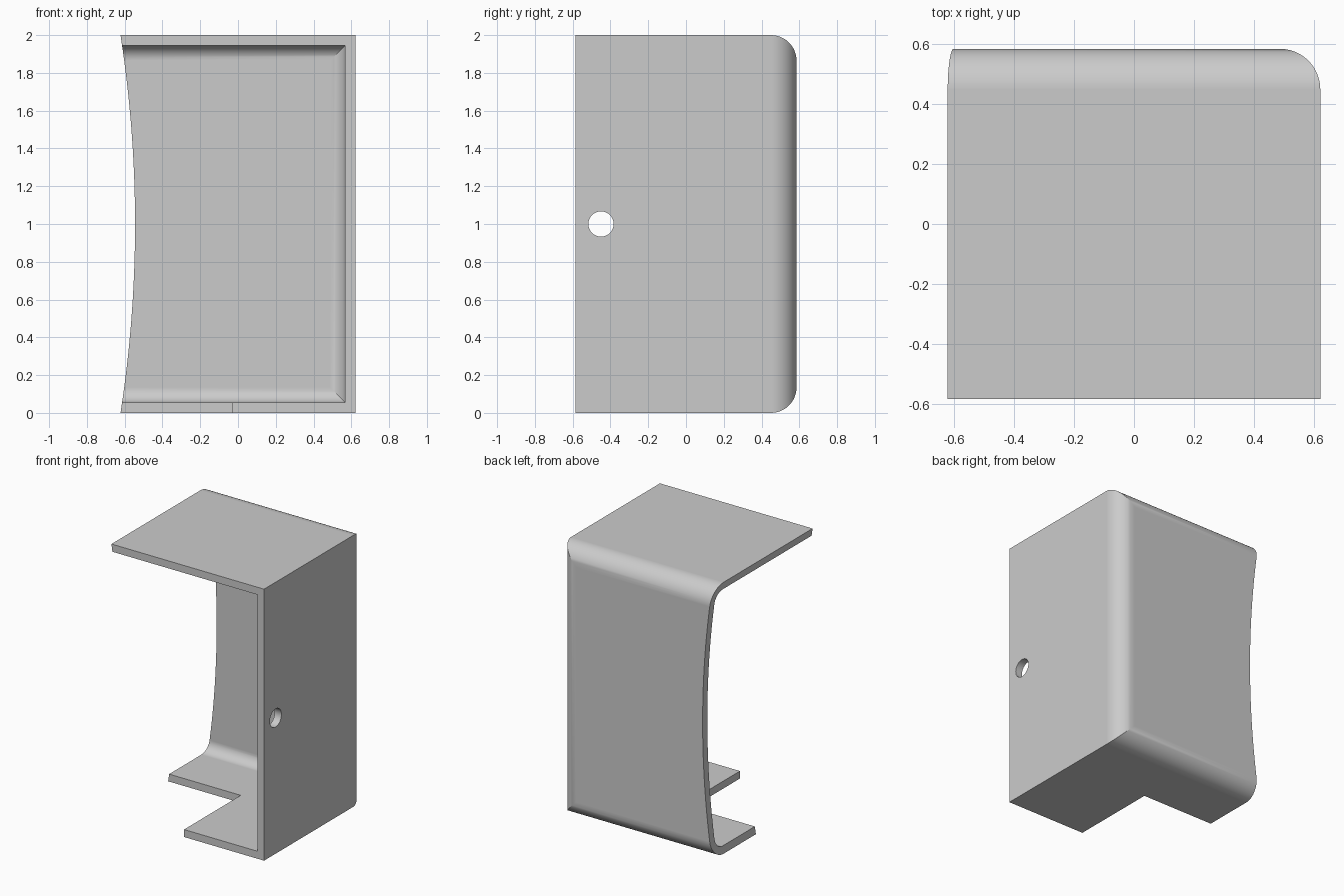
import bpy
import bmesh
from math import pi
from mathutils import Matrix, Vector

if "Cube" in bpy.data.objects:
    bpy.data.objects.remove(bpy.data.objects["Cube"])

WALL = 0.055
HALF_X, HALF_Y, HEIGHT = 0.622, 0.585, 2.0
OUTER_R = 0.135


def finish(bm, name):
    bmesh.ops.recalc_face_normals(bm, faces=bm.faces)
    mesh = bpy.data.meshes.new(name)
    bm.to_mesh(mesh)
    bm.free()
    obj = bpy.data.objects.new(name, mesh)
    bpy.context.collection.objects.link(obj)
    return obj


def block(name, low, high, radius=0):
    """Box whose back top, back bottom and back left edges may be rounded."""
    low, high = Vector(low), Vector(high)
    bm = bmesh.new()
    bmesh.ops.create_cube(bm, size=1)
    for v in bm.verts:
        v.co = Vector([h if c > 0 else l for c, l, h in zip(v.co, low, high)])
    if radius:
        edges = [e for e in bm.edges
                 if all(v.co.y == high.y for v in e.verts)
                 and any(v.co.x == high.x for v in e.verts)]
        bmesh.ops.bevel(bm, geom=edges, offset=radius, segments=12,
                        profile=0.5, affect='EDGES')
    return finish(bm, name)


def cylinder(name, center, radius, depth, axis, segments):
    bm = bmesh.new()
    bmesh.ops.create_cone(bm, cap_ends=True, segments=segments, radius1=radius,
                          radius2=radius, depth=depth,
                          matrix=Matrix.Translation(center) @ Matrix.Rotation(pi / 2, 4, axis))
    return finish(bm, name)


# Outer body with rounded back edges
shell = block("corner_cover", (-HALF_X, -HALF_Y, 0), (HALF_X, HALF_Y, HEIGHT), OUTER_R)

# Inner cavity, open at the front and on one side
cavity = block("cavity_cutter", (-1, -1, WALL),
               (HALF_X - WALL, HALF_Y - WALL, HEIGHT - WALL), OUTER_R - WALL)

# Notch in the floor
notch = block("floor_notch_cutter", (-1.1, -1.1, -0.2), (-0.03, 0.075, 0.3))

# Shallow curved cut of the open side
sagitta = 0.077
arc_r = (1 + sagitta ** 2) / (2 * sagitta)
side_arc = cylinder("side_arc_cutter", (-HALF_X + sagitta - arc_r, 0, 1), arc_r, 3, 'X', 720)

# Screw hole through the side wall
hole = cylinder("screw_hole_cutter", (HALF_X, -0.45, 1), 0.067, 0.4, 'Y', 48)

bpy.context.view_layer.objects.active = shell
for cutter in (cavity, notch, side_arc, hole):
    mod = shell.modifiers.new("Cut", 'BOOLEAN')
    mod.operation = 'DIFFERENCE'
    mod.solver = 'EXACT'
    mod.object = cutter
    bpy.ops.object.modifier_apply(modifier=mod.name)
    bpy.data.objects.remove(cutter)

# Plain grey material
grey = bpy.data.materials.new("plain_grey")
grey.use_nodes = True
colour = (0.6, 0.6, 0.6, 1)
grey.diffuse_color = colour
grey.node_tree.nodes["Principled BSDF"].inputs["Base Color"].default_value = colour
shell.data.materials.clear()
shell.data.materials.append(grey)

# Smooth fillets, crisp edges, flat walls
bpy.ops.object.select_all(action='DESELECT')
shell.select_set(True)
bpy.ops.object.shade_smooth_by_angle(angle=pi / 9)
weighted = shell.modifiers.new("Flat walls", 'WEIGHTED_NORMAL')
weighted.keep_sharp = True
